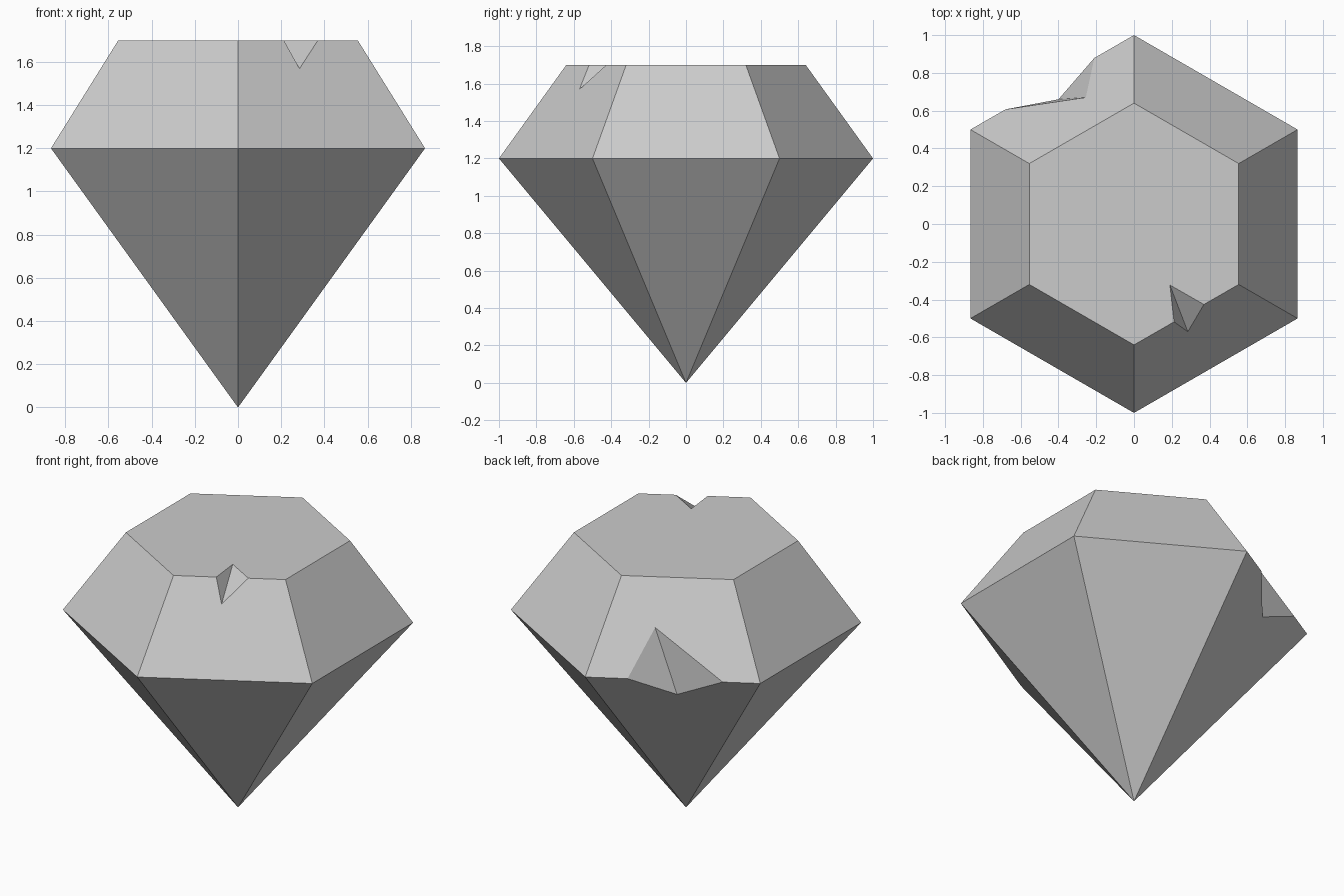
import bpy, bmesh
from math import cos, sin, radians

cube = bpy.data.objects.get("Cube")
if cube:
    bpy.data.objects.remove(cube)

SIDES = 6
GIRDLE_R, GIRDLE_Z = 1.0, 1.2
TABLE_R, TABLE_Z = 0.64, 1.7

stone = bpy.data.materials.new("pale_grey_stone")
stone.use_nodes = True
grey = (0.6, 0.6, 0.6, 1)
stone.diffuse_color = grey
stone.node_tree.nodes["Principled BSDF"].inputs["Base Color"].default_value = grey

bm = bmesh.new()


def ring(radius, z):
    angles = [radians(360 / SIDES * i - 90) for i in range(SIDES)]
    return [bm.verts.new((radius * cos(a), radius * sin(a), z)) for a in angles]


girdle = ring(GIRDLE_R, GIRDLE_Z)
table = ring(TABLE_R, TABLE_Z)
tip = bm.verts.new((0, 0, 0))

# Chip in the table edge: two points on the edge, one on the crown, one on the table
rim_a = bm.verts.new((0.212, -0.518, TABLE_Z))
rim_b = bm.verts.new((0.37, -0.426, TABLE_Z))
nick_low = bm.verts.new((0.285, -0.57, 1.569))
nick_in = bm.verts.new((0.19, -0.323, TABLE_Z))

# Chip in the girdle: two points on the edge, one on the crown, one on the pavilion
edge_a = bm.verts.new((-0.21, 0.879, GIRDLE_Z))
edge_b = bm.verts.new((-0.68, 0.607, GIRDLE_Z))
chip_top = bm.verts.new((-0.255, 0.67, 1.453))
chip_low = bm.verts.new((-0.4, 0.66, 1.068))

# Extra corners that each chip adds to the facets it cuts
table_cut = {0: [rim_a, nick_in, rim_b]}
crown_top_cut = {0: [rim_b, nick_low, rim_a]}
crown_low_cut = {3: [edge_a, chip_top, edge_b]}
pavilion_cut = {3: [edge_b, chip_low, edge_a]}

# Crown and pavilion facets, and the outline of the flat table
outline = []
for i in range(SIDES):
    j = (i + 1) % SIDES
    bm.faces.new([girdle[i], *crown_low_cut.get(i, []), girdle[j],
                  table[j], *crown_top_cut.get(i, []), table[i]])
    bm.faces.new([tip, girdle[j], *pavilion_cut.get(i, []), girdle[i]])
    outline += [table[i], *table_cut.get(i, [])]
bm.faces.new(outline)

# Broken faces inside the chips
bm.faces.new((rim_a, nick_low, nick_in))
bm.faces.new((rim_b, nick_in, nick_low))
bm.faces.new((edge_a, chip_low, chip_top))
bm.faces.new((edge_b, chip_top, chip_low))
bmesh.ops.recalc_face_normals(bm, faces=bm.faces)

mesh = bpy.data.meshes.new("cut_gem")
bm.to_mesh(mesh)
bm.free()
mesh.materials.append(stone)
gem = bpy.data.objects.new("cut_gem", mesh)
bpy.context.collection.objects.link(gem)
